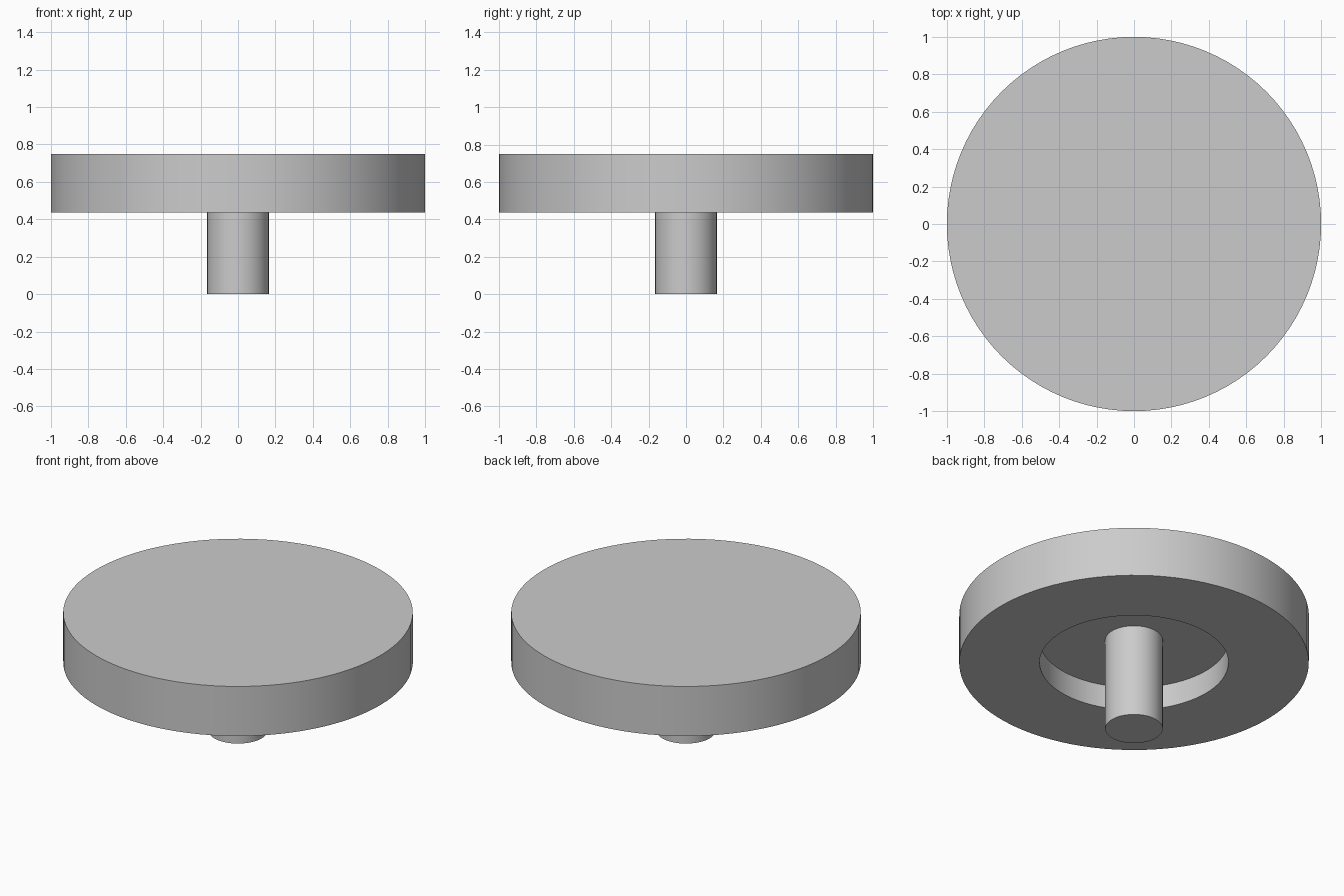
import bpy
import bmesh
from math import radians, tau

cube = bpy.data.objects.get("Cube")
if cube:
    bpy.data.objects.remove(cube, do_unlink=True)

# Single grey finish
grey = bpy.data.materials.new("light grey")
grey.use_nodes = True
colour = (0.6, 0.6, 0.6, 1)
grey.diffuse_color = colour
grey.node_tree.nodes["Principled BSDF"].inputs["Base Color"].default_value = colour


def lathe(name, profile, segments):
    """Spin a closed (radius, height) profile about the z axis."""
    bm = bmesh.new()
    verts = [bm.verts.new((r, 0, z)) for r, z in profile]
    edges = [bm.edges.new(pair) for pair in zip(verts, verts[1:])]
    bmesh.ops.spin(bm, geom=verts + edges, cent=(0, 0, 0), axis=(0, 0, 1),
                   angle=tau, steps=segments, use_merge=True)
    bmesh.ops.remove_doubles(bm, verts=bm.verts, dist=0.0001)
    bmesh.ops.recalc_face_normals(bm, faces=bm.faces)
    mesh = bpy.data.meshes.new(name)
    bm.to_mesh(mesh)
    bm.free()
    mesh.materials.append(grey)
    obj = bpy.data.objects.new(name, mesh)
    bpy.context.collection.objects.link(obj)
    bpy.ops.object.select_all(action="DESELECT")
    obj.select_set(True)
    bpy.context.view_layer.objects.active = obj
    bpy.ops.object.shade_smooth_by_angle(angle=radians(30))
    return obj


top, underside, recess_floor = 0.75, 0.437, 0.585

# Wide disc with a round recess in its underside
lathe("disc", [(0, top), (1, top), (1, underside), (0.54, underside),
               (0.54, recess_floor), (0, recess_floor)], 96)

# Central stem, seated slightly into the recess floor
stem_top = recess_floor + 0.02
lathe("stem", [(0, stem_top), (0.165, stem_top), (0.165, 0), (0, 0)], 64)
